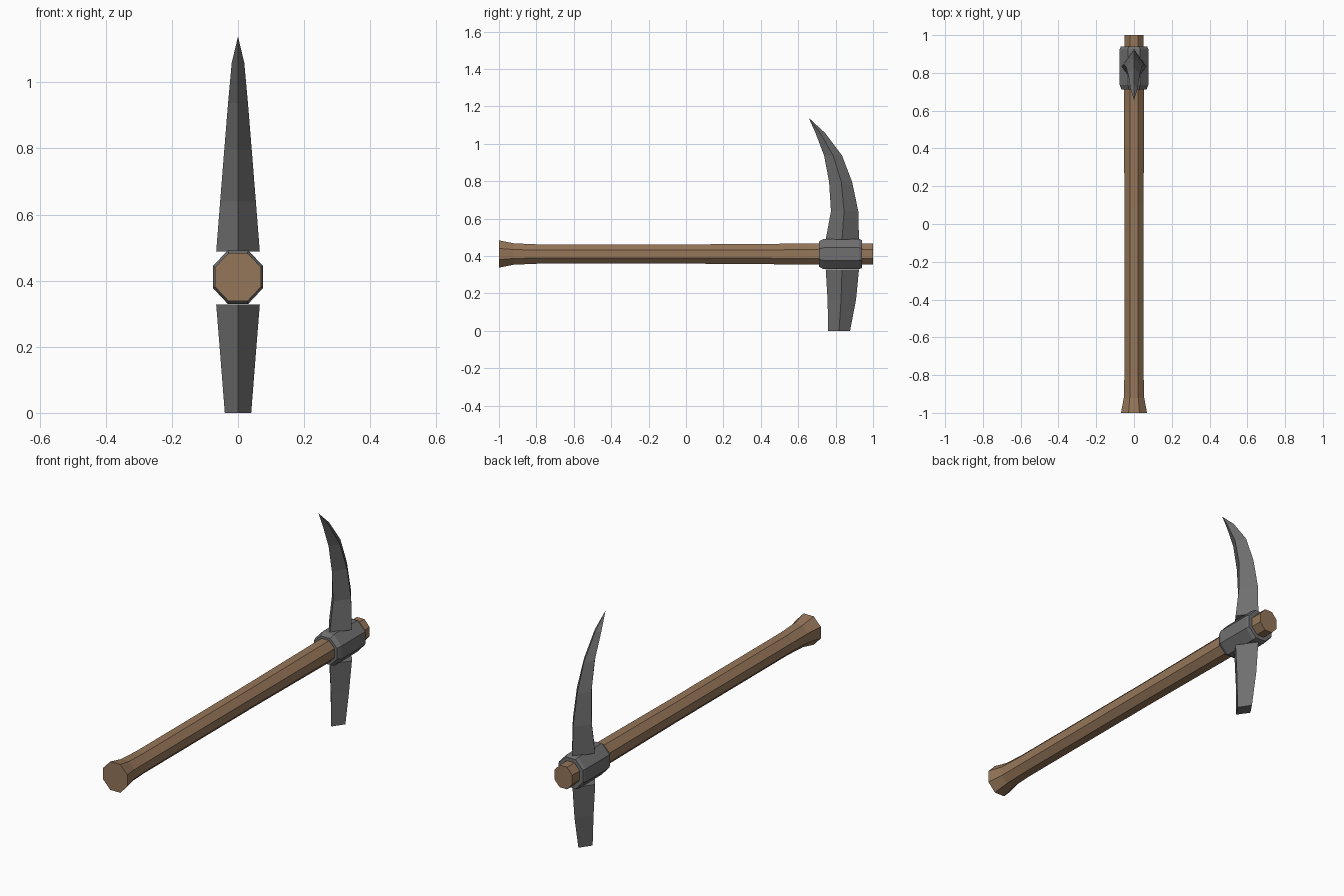
import bpy, math

if "Cube" in bpy.data.objects:
    bpy.data.objects.remove(bpy.data.objects["Cube"])

AXIS_Z = 0.411  # height of the handle's centre line


def material(name, rgb):
    m = bpy.data.materials.new(name)
    m.diffuse_color = (*rgb, 1)
    m.use_nodes = True
    m.node_tree.nodes["Principled BSDF"].inputs["Base Color"].default_value = m.diffuse_color
    return m


def loft(name, rings, mat):
    """Skin equal-sized vertex rings and cap both ends; a one-point ring is a tip."""
    verts, faces, index = [], [], []
    for ring in rings:
        index.append(list(range(len(verts), len(verts) + len(ring))))
        verts += ring
    n = len(index[0])
    for a, b in zip(index, index[1:]):
        for i in range(n):
            j = (i + 1) % n
            if len(b) == 1:
                faces.append((a[i], a[j], b[0]))
            else:
                faces.append((a[i], a[j], b[j], b[i]))
    faces.append(index[0][::-1])
    if len(index[-1]) > 1:
        faces.append(index[-1])
    mesh = bpy.data.meshes.new(name)
    mesh.from_pydata(verts, [], faces)
    mesh.materials.append(mat)
    obj = bpy.data.objects.new(name, mesh)
    bpy.context.collection.objects.link(obj)
    # make all normals point outward
    import bmesh
    bm = bmesh.new()
    bm.from_mesh(mesh)
    bmesh.ops.recalc_face_normals(bm, faces=bm.faces)
    bm.to_mesh(mesh)
    bm.free()
    return obj


def octagon(y, half_x, half_z):
    k = 1 / math.cos(math.pi / 8)
    angles = [math.pi / 8 + i * math.pi / 4 for i in range(8)]
    return [(half_x * k * math.cos(a), y, AXIS_Z + half_z * k * math.sin(a))
            for a in angles]


def diamond(z, inner, mid, outer, half_x):
    if half_x == 0:
        return [(0, mid, z)]
    return [(0, inner, z), (half_x, mid, z), (0, outer, z), (-half_x, mid, z)]


wood = material("wood", (0.30, 0.18, 0.10))
iron = material("iron", (0.16, 0.16, 0.16))

# Wooden handle with a flared butt
handle = [(-1, .069, .073), (-.92, .054, .057), (-.8, .051, .052), (.1, .051, .052),
          (.65, .053, .056), (1, .051, .057)]
loft("handle", [octagon(*s) for s in handle], wood)

# Iron collar around the handle
collar = [(.712, .066, .068), (.735, .0755, .081), (.925, .0755, .081), (.94, .070, .075)]
loft("collar", [octagon(*s) for s in collar], iron)

# Long curved pick: height, inner edge, side edge, outer edge, half width
pick = [(.488, .747, .834, .925, .066), (.64, .775, .845, .921, .054),
        (.797, .765, .830, .888, .0415), (.938, .738, .787, .834, .030),
        (1.059, .692, .717, .743, .019), (1.139, .656, .656, .656, 0)]
loft("pick_blade", [diamond(*s) for s in pick], iron)

# Short blunt blade below
blunt = [(.328, .747, .834, .925, .066), (.166, .757, .829, .909, .053),
         (0, .760, .818, .877, .040)]
loft("blunt_blade", [diamond(*s) for s in blunt], iron)
